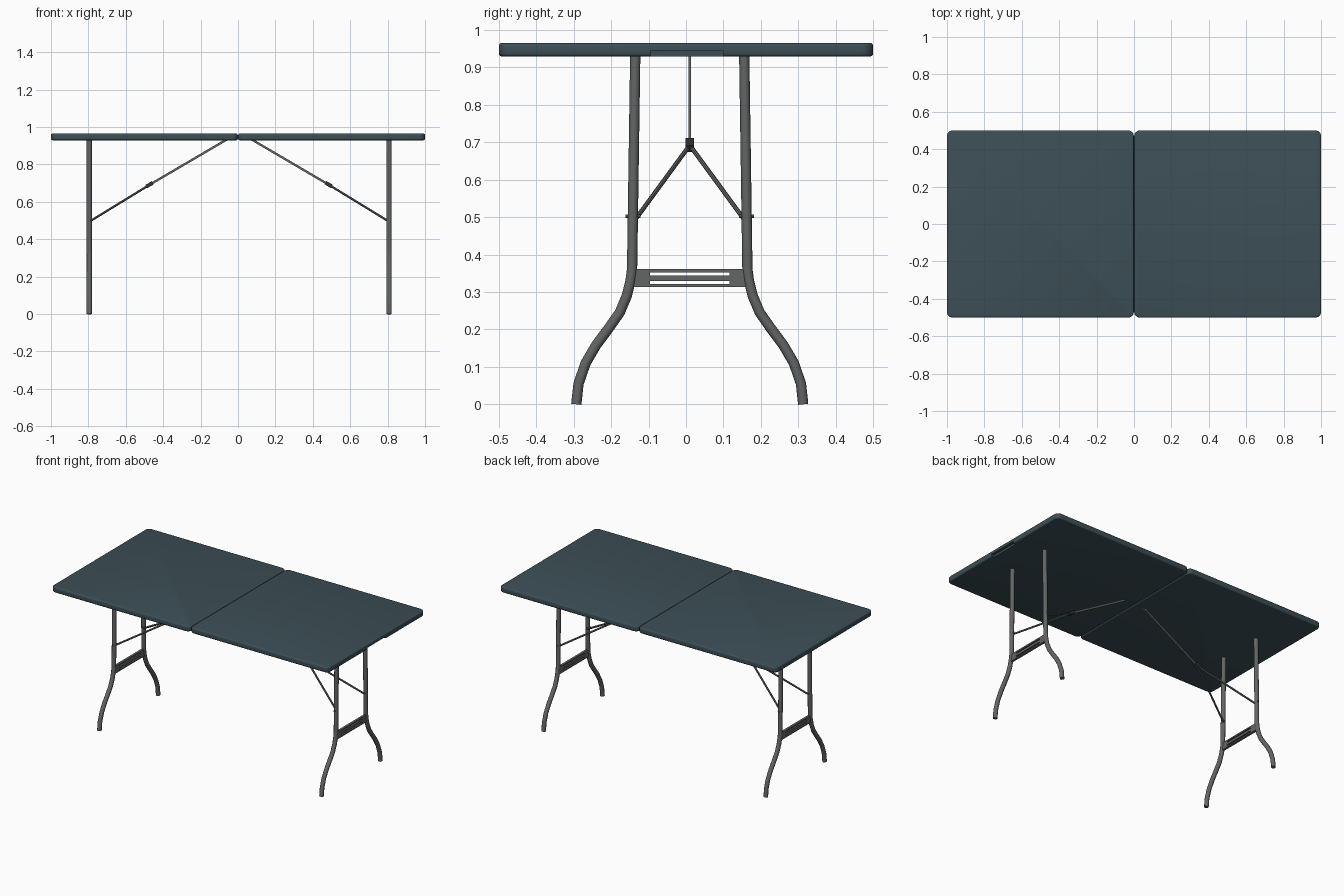
import bpy, bmesh, math
from mathutils import Vector, Matrix

if "Cube" in bpy.data.objects:
    bpy.data.objects.remove(bpy.data.objects["Cube"])

CX, CY = 0.0065, 0.01   # the leg frames sit slightly off the table centre


def material(name, rgb):
    m = bpy.data.materials.new(name)
    m.diffuse_color = (*rgb, 1)
    m.use_nodes = True
    m.node_tree.nodes["Principled BSDF"].inputs["Base Color"].default_value = m.diffuse_color
    return m


TOP = material("slate blue plastic", (0.046, 0.078, 0.094))
STEEL = material("grey steel", (0.125, 0.13, 0.13))
BLACK = material("black fitting", (0.03, 0.032, 0.035))


def add_mesh(name, bm, mat, smooth=None):
    bmesh.ops.recalc_face_normals(bm, faces=bm.faces)
    me = bpy.data.meshes.new(name)
    bm.to_mesh(me)
    bm.free()
    me.materials.append(mat)
    ob = bpy.data.objects.new(name, me)
    bpy.context.collection.objects.link(ob)
    if smooth:
        shade(ob, smooth)
    return ob


def shade(ob, angle):
    bpy.ops.object.select_all(action='DESELECT')
    ob.select_set(True)
    bpy.context.view_layer.objects.active = ob
    bpy.ops.object.shade_smooth_by_angle(angle=math.radians(angle))


def box_bm(lo, hi):
    bm = bmesh.new()
    lo, hi = Vector(lo), Vector(hi)
    bmesh.ops.create_cube(bm, size=1, matrix=Matrix.Translation((lo + hi) / 2)
                          @ Matrix.Diagonal((*(hi - lo), 1)))
    return bm


def tube(name, pts, radius, mat, res=4):
    cu = bpy.data.curves.new(name, 'CURVE')
    cu.dimensions = '3D'
    cu.bevel_depth, cu.bevel_resolution, cu.use_fill_caps = radius, res, True
    sp = cu.splines.new('POLY')
    sp.points.add(len(pts) - 1)
    for p, co in zip(sp.points, pts):
        p.co = (*co, 1)
    cu.materials.append(mat)
    ob = bpy.data.objects.new(name, cu)
    bpy.context.collection.objects.link(ob)
    bpy.ops.object.select_all(action='DESELECT')
    ob.select_set(True)
    bpy.context.view_layer.objects.active = ob
    bpy.ops.object.convert(target='MESH')
    shade(bpy.context.object, 40)


def bar(name, a, b, wide_y, tall, mat):
    a, b = Vector(a), Vector(b)
    d = b - a
    bm = bmesh.new()
    bmesh.ops.create_cube(bm, size=1, matrix=Matrix.Translation((a + b) / 2)
                          @ d.to_track_quat('X', 'Z').to_matrix().to_4x4()
                          @ Matrix.Diagonal((d.length, wide_y, tall, 1)))
    return add_mesh(name, bm, mat)


# folding top: two rounded slabs
def top_half(name, x0, x1):
    bm = box_bm((x0, -0.5, 0.929), (x1, 0.5, 0.965))
    up = [e for e in bm.edges if abs(e.verts[0].co.z - e.verts[1].co.z) > 0.01]
    bmesh.ops.bevel(bm, geom=up, offset=0.03, segments=6, profile=0.5, affect='EDGES')
    rim = [e for e in bm.edges if abs(e.verts[0].co.z - e.verts[1].co.z) < 0.001]
    bmesh.ops.bevel(bm, geom=rim, offset=0.008, segments=3, profile=0.5, affect='EDGES')
    return add_mesh(name, bm, TOP, 35)


top_half("table_top_left", -1, -0.001)
right_top = top_half("table_top_right", 0.001, 1)

# carrying handle recess under the right end
cutter = add_mesh("handle_cutter", box_bm((0.982, -0.095, 0.9), (1.05, 0.1, 0.943)), TOP)
cutter.hide_render = True
cutter.hide_viewport = True
cut = right_top.modifiers.new("handle_recess", 'BOOLEAN')
cut.operation, cut.solver, cut.object = 'DIFFERENCE', 'EXACT', cutter

# leg outline: distance from the frame centre, height
LEG = [(0.1455, 0.935), (0.154, 0.36), (0.158, 0.33), (0.168, 0.29), (0.187, 0.245),
       (0.215, 0.205), (0.25, 0.158), (0.278, 0.11), (0.297, 0.055), (0.303, 0)]

for sx, side in ((-1, "left"), (1, "right")):
    def P(x, y, z):
        return (CX + sx * x, CY + y, z)

    joint = P(0.478, 0, 0.692)
    for sy, end in ((-1, "front"), (1, "back")):
        tag = f"{side}_{end}"
        tube(f"leg_{tag}", [P(0.8015, sy * d, z) for d, z in LEG], 0.0137, STEEL)
        # lower brace arm and its pivot bolt
        tube(f"brace_arm_{tag}", [joint, P(0.795, sy * 0.142, 0.498)], 0.006, STEEL, 2)
        tube(f"pivot_bolt_{tag}", [P(0.8, sy * 0.132, 0.502), P(0.8, sy * 0.171, 0.502)],
             0.005, STEEL, 2)
    # upper brace bar and sliding joint
    bar(f"brace_bar_{side}", P(0.055, 0, 0.94), joint, 0.007, 0.012, STEEL)
    bar(f"brace_joint_{side}", P(0.462, 0, 0.702), P(0.496, 0, 0.682), 0.024, 0.02, BLACK)
    # slotted crossbar between the legs
    x0, x1 = sorted((CX + sx * 0.794, CX + sx * 0.809))
    for n, (z0, z1) in enumerate(((0.313, 0.321), (0.329, 0.344), (0.352, 0.361))):
        add_mesh(f"crossbar_rail_{side}_{n}",
                 box_bm((x0, CY - 0.106, z0), (x1, CY + 0.106, z1)), STEEL)
    for sy in (-1, 1):
        y0, y1 = sorted((CY + sy * 0.106, CY + sy * 0.15))
        add_mesh(f"crossbar_end_{side}_{'front' if sy < 0 else 'back'}",
                 box_bm((x0, y0, 0.313), (x1, y1, 0.361)), STEEL)
